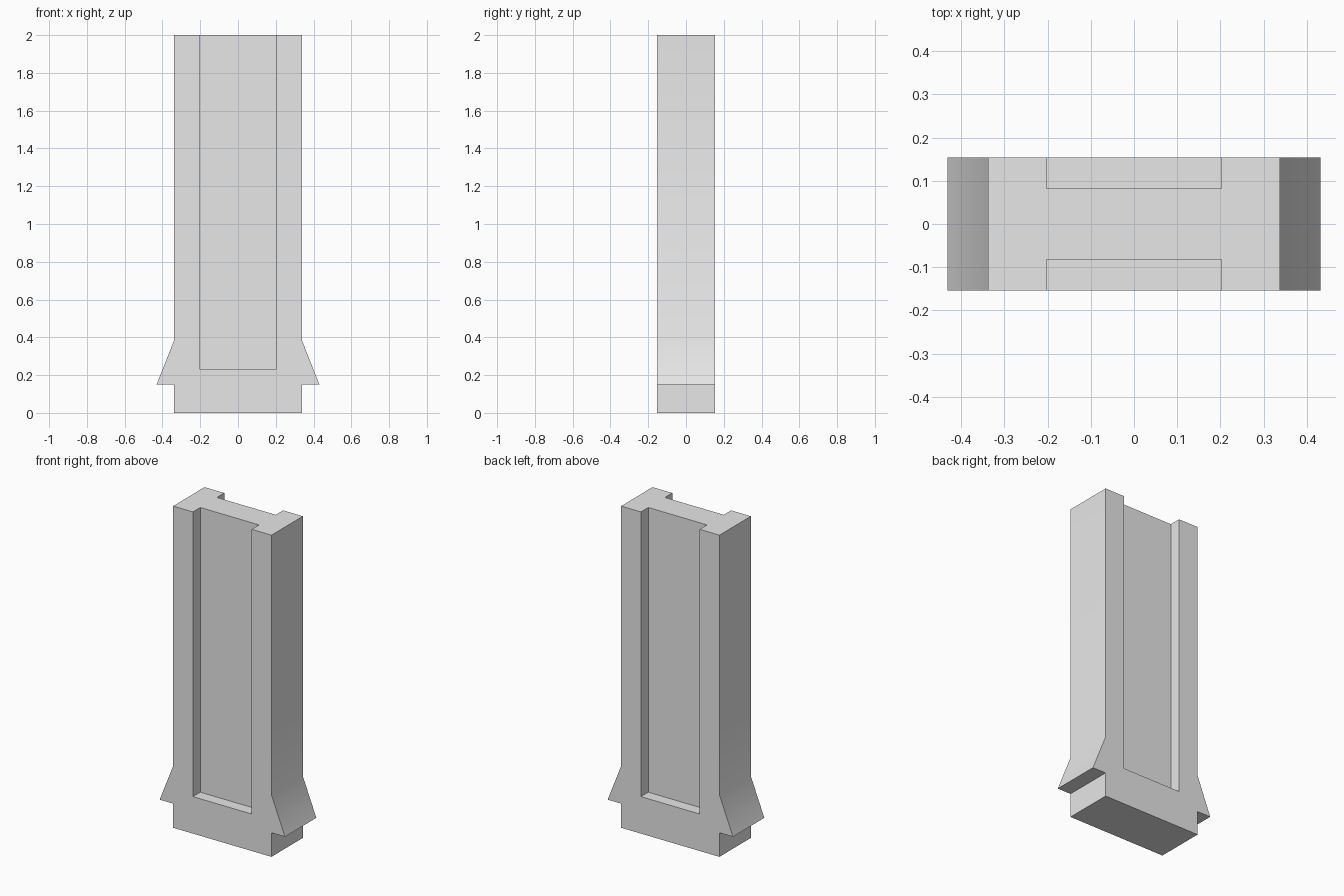
import bpy
import bmesh

cube = bpy.data.objects.get("Cube")
if cube:
    bpy.data.objects.remove(cube, do_unlink=True)

HALF_DEPTH = 0.154   # half thickness of the post
WEB = 0.082          # half thickness left between the two recesses

grey = bpy.data.materials.new("plain grey")
grey.use_nodes = True
colour = (0.8, 0.8, 0.8, 1)
grey.diffuse_color = colour
grey.node_tree.nodes["Principled BSDF"].inputs["Base Color"].default_value = colour


def prism(name, outline, y0, y1):
    """Extrude an x-z outline from y0 to y1."""
    bm = bmesh.new()
    face = bm.faces.new([bm.verts.new((x, y0, z)) for x, z in outline])
    new = bmesh.ops.extrude_face_region(bm, geom=[face])["geom"]
    bmesh.ops.translate(bm, vec=(0, y1 - y0, 0),
                        verts=[v for v in new if isinstance(v, bmesh.types.BMVert)])
    bmesh.ops.recalc_face_normals(bm, faces=bm.faces)
    mesh = bpy.data.meshes.new(name)
    bm.to_mesh(mesh)
    bm.free()
    mesh.materials.append(grey)
    obj = bpy.data.objects.new(name, mesh)
    bpy.context.collection.objects.link(obj)
    return obj


# Post outline: plinth, overhanging flare, straight shaft; mirrored in x
half = [(0.338, 0), (0.338, 0.15), (0.431, 0.15), (0.338, 0.385), (0.338, 2)]
outline = half + [(-x, z) for x, z in reversed(half)]
post = prism("post", outline, -HALF_DEPTH, HALF_DEPTH)

# Open-topped recess on the front and the back
recess = [(-0.202, 0.23), (0.202, 0.23), (0.202, 2.2), (-0.202, 2.2)]
for name, side in (("front", -1), ("back", 1)):
    cutter = prism(name + "_recess_cutter", recess, side * WEB, side * (HALF_DEPTH + 0.1))
    cutter.hide_render = True
    cutter.hide_set(True)
    cut = post.modifiers.new(name + " recess", 'BOOLEAN')
    cut.operation = 'DIFFERENCE'
    cut.solver = 'EXACT'
    cut.object = cutter

# Apply the cuts, then smooth only the shallow bend above the flare
bpy.ops.object.select_all(action='DESELECT')
post.select_set(True)
bpy.context.view_layer.objects.active = post
for name in [m.name for m in post.modifiers]:
    bpy.ops.object.modifier_apply(modifier=name)
bpy.ops.object.shade_smooth_by_angle()
